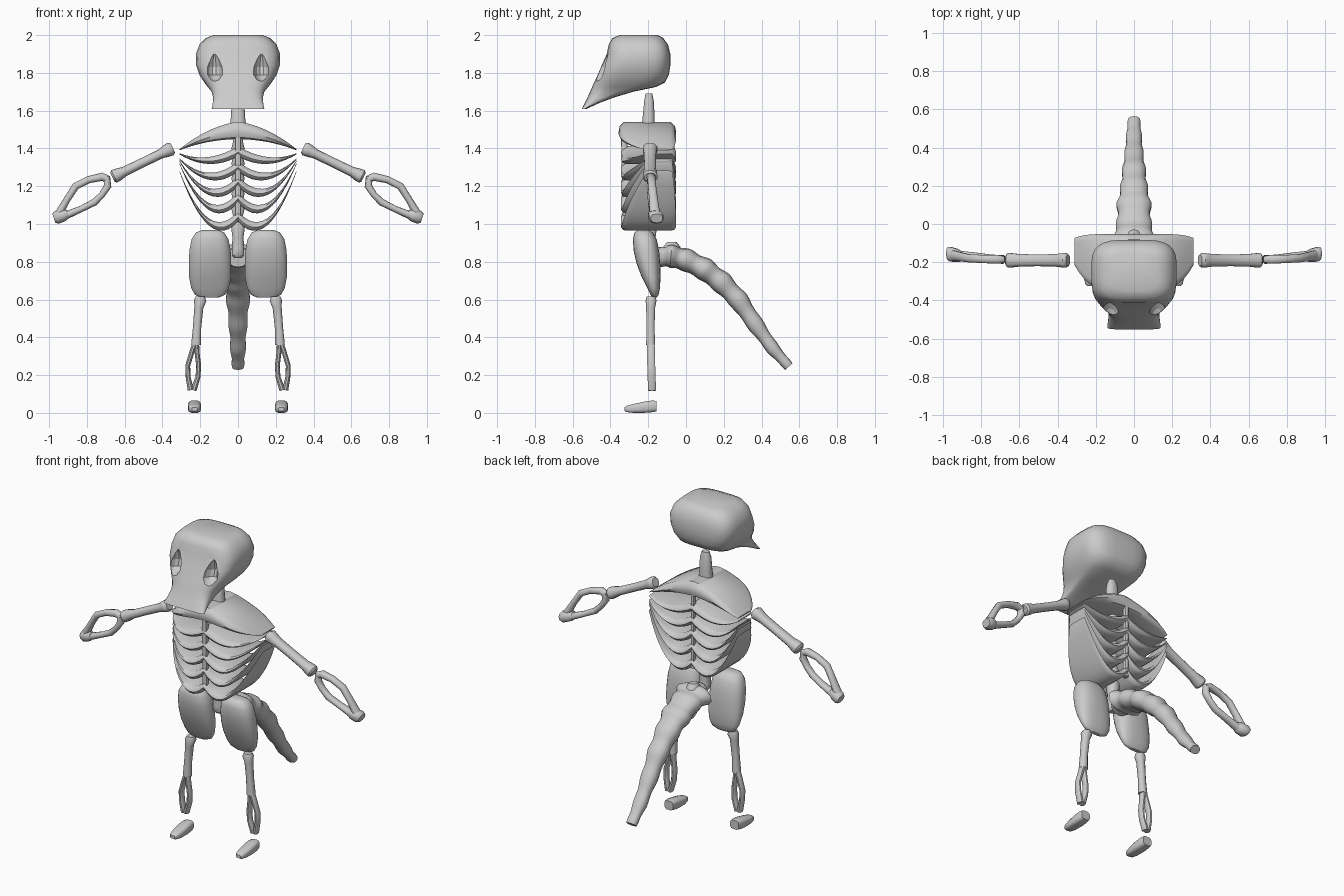
import bpy, bmesh
from math import sin, cos, pi, copysign
from mathutils import Vector as V

X, Y, Z = V((1, 0, 0)), V((0, 1, 0)), V((0, 0, 1))


def loft(name, rings, mirror=False):
    """Skin a list of equal-length point rings and cap both ends."""
    bm = bmesh.new()
    vr = [[bm.verts.new(p) for p in r] for r in rings]
    n = len(rings[0])
    for a, b in zip(vr, vr[1:]):
        for i in range(n):
            j = (i + 1) % n
            bm.faces.new((a[i], a[j], b[j], b[i]))
    bm.faces.new(vr[0])
    bm.faces.new(vr[-1])
    bmesh.ops.recalc_face_normals(bm, faces=bm.faces)
    me = bpy.data.meshes.new(name)
    bm.to_mesh(me)
    bm.free()
    ob = bpy.data.objects.new(name, me)
    bpy.context.collection.objects.link(ob)
    if mirror:
        md = ob.modifiers.new("mirror", 'MIRROR')
        md.use_mirror_merge = False
    return ob


def ring(c, a, b, n=2.0, sides=12):
    """Superellipse ring around c with half-axis vectors a and b."""
    pts = []
    for i in range(sides):
        t = 2 * pi * (i + .5) / sides
        p = lambda v: copysign(abs(v) ** (2 / n), v)
        pts.append(V(c) + a * p(cos(t)) + b * p(sin(t)))
    return pts


def tube(name, pts, radii, side, mirror=False, sides=10):
    """Sweep along a planar path; radii are (sideways, in-plane) pairs."""
    pts = [V(p) for p in pts]
    rings = []
    for i, (p, r) in enumerate(zip(pts, radii)):
        d = (pts[min(i + 1, len(pts) - 1)] - pts[max(i - 1, 0)]).normalized()
        rings.append(ring(p, side * r[0], side.cross(d) * r[1], 2.3, sides))
    return loft(name, rings, mirror)


def stack(name, levels, n, cx=0, mirror=False, sides=28):
    """Loft of horizontal sections: (z, half width, y front, y back)."""
    return loft(name, [ring((cx, (f + b) / 2, z), X * w, Y * (b - f) / 2, n, sides)
                       for z, w, f, b in levels], mirror)


# skull with eye sockets
skull = stack("skull", [
    (2.0, .13, -.35, -.15), (1.985, .17, -.39, -.12), (1.95, .205, -.41, -.095),
    (1.90, .224, -.42, -.082), (1.84, .222, -.447, -.082), (1.79, .205, -.468, -.09),
    (1.75, .18, -.487, -.11), (1.725, .16, -.498, -.16), (1.70, .14, -.508, -.28),
    (1.67, .132, -.522, -.38), (1.64, .134, -.537, -.46), (1.61, .14, -.552, -.525)], 3.6)
socket = stack("socket_cutter", [
    (1.90, .01, -.47, -.41), (1.88, .028, -.53, -.405), (1.83, .045, -.56, -.395),
    (1.79, .045, -.57, -.405), (1.765, .03, -.57, -.44), (1.755, .01, -.54, -.47)],
    2, cx=.125, mirror=True, sides=16)
socket.hide_render = True
socket.hide_set(True)
cut = skull.modifiers.new("sockets", 'BOOLEAN')
cut.operation, cut.object, cut.solver = 'DIFFERENCE', socket, 'EXACT'

# neck, spine and the breastbone and back ridges
stack("neck", [(1.52, .045, -.235, -.165), (1.57, .038, -.23, -.165),
               (1.65, .035, -.222, -.17), (1.69, .022, -.215, -.178)], 2.5, sides=12)
spine = [(.82, .02), (.835, .034), (.87, .034), (.93, .03), (1.0, .04)]
for k in range(6):
    spine += [(1.04 + .08 * k, .026), (1.08 + .08 * k, .036)]
stack("spine", [(z, w, -.19 - w, -.19 + w) for z, w in spine], 2.3, sides=12)
stack("breastbone", [(1.03, .016, -.335, -.31), (1.5, .016, -.345, -.31)], 4, sides=12)
stack("back_ridge", [(1.0, .012, -.09, -.06), (1.5, .012, -.09, -.06)], 4, sides=12)


# ribs: blade-like plates, deep front to back, thin at the outer tips
def rib(name, z0, zm, z1, thick, front=-.345):
    xm, x1 = .12, .31

    def height(x):
        return (z0 * (x - xm) * (x - x1) / (xm * x1) + zm * x * (x - x1) / (xm * (xm - x1))
                + z1 * x * (x - xm) / (x1 * (x1 - xm)))
    rings = []
    for i in range(-12, 13):
        u = abs(i) / 12
        x, z = x1 * u, height(x1 * u)
        t = thick * (1 - u ** 1.5) + .003
        f = front + .14 * u ** 4
        b = -.052 - .02 * u ** 6
        e = .028
        prof = [(f, -.2 * t), (f + .006, .5 * t), (f + e, t), (b - e, t), (b - .006, .5 * t),
                (b, -.2 * t), (b - .01, -.8 * t), (b - e, -t), (f + e, -t), (f + .01, -.8 * t)]
        rings.append([V((copysign(x, i), y, z + dz)) for y, dz in prof])
    loft(name, rings)


rib("shoulder_plate", 1.495, 1.475, 1.393, .042, -.357)
for k, (z0, zm, z1) in enumerate([(1.385, 1.34, 1.372), (1.305, 1.252, 1.345), (1.225, 1.165, 1.335),
                                  (1.14, 1.08, 1.32), (1.04, .992, 1.28)]):
    rib(f"rib_{k + 1}", z0, zm, z1, .024)


# arms
def along(a, b, ts):
    a, b = V(a), V(b)
    return [a.lerp(b, t) for t in ts]


tube("upper_arm", along((.345, -.19, 1.403), (.665, -.19, 1.247), (0, .04, .1, .2, .5, .8, .9, .97, 1)),
     [(.03, .026), (.04, .037), (.038, .034), (.034, .026), (.032, .025), (.034, .026),
      (.038, .034), (.04, .036), (.03, .026)], Y, True)
tube("forearm_upper_bone", [(.685, -.185, 1.235), (.72, -.185, 1.25), (.79, -.183, 1.235),
                            (.86, -.18, 1.20), (.905, -.172, 1.13), (.945, -.165, 1.06)],
     [(.02, .02), (.024, .022), (.022, .019), (.022, .02), (.024, .018), (.028, .022)], Y, True)
tube("forearm_lower_bone", [(.695, -.185, 1.25), (.69, -.185, 1.20), (.72, -.183, 1.155),
                            (.76, -.18, 1.115), (.83, -.172, 1.08), (.935, -.165, 1.035)],
     [(.02, .018), (.024, .02), (.022, .017), (.022, .019), (.024, .017), (.028, .022)], Y, True)
tube("wrist", along((.90, -.17, 1.055), (.975, -.155, 1.03), (0, .3, .8, 1)),
     [(.025, .02), (.036, .034), (.04, .036), (.032, .026)], Y, True)

# pelvis and thigh lobes
stack("thigh", [(.967, .045, -.255, -.195), (.955, .075, -.273, -.175), (.92, .098, -.282, -.155),
                (.86, .11, -.278, -.142), (.79, .113, -.262, -.136), (.72, .112, -.235, -.134),
                (.66, .1, -.205, -.138), (.625, .08, -.188, -.145), (.61, .045, -.178, -.155)],
      2.5, cx=.148, mirror=True, sides=24)

# lower legs: single shaft splitting into two bones, then feet
tube("shin", [(.2, -.185, .615), (.2, -.185, .595), (.207, -.187, .56), (.217, -.188, .45), (.222, -.187, .36)],
     [(.024, .024), (.03, .033), (.025, .024), (.022, .022), (.025, .026)], Y, True)
tube("shin_outer_bone", [(.225, -.187, .38), (.245, -.186, .32), (.266, -.184, .25),
                         (.264, -.182, .19), (.25, -.18, .12)],
     [(.022, .014), (.022, .013), (.022, .013), (.022, .013), (.022, .016)], Y, True)
tube("shin_inner_bone", [(.22, -.187, .38), (.217, -.186, .32), (.208, -.184, .25),
                         (.212, -.182, .19), (.235, -.18, .12)],
     [(.022, .014), (.022, .013), (.022, .013), (.022, .013), (.022, .016)], Y, True)
loft("foot", [ring((.23, y, (lo + hi) / 2), X * w, Z * (hi - lo) / 2, 3.5, 12) for y, w, lo, hi in
              [(-.155, .03, .008, .064), (-.18, .034, .003, .066), (-.22, .036, 0, .06),
               (-.28, .033, 0, .047), (-.315, .025, .004, .038), (-.325, .015, .01, .03)]], True)

# tail of knobbly vertebrae
path = [(-.14, .825), (-.08, .83), (0, .81), (.1, .76), (.19, .69), (.28, .595), (.37, .465), (.46, .34), (.545, .245)]
width = [.05, .115, .09, .088, .07, .06, .048, .04, .032]
deep = [.05, .06, .058, .058, .056, .05, .042, .034, .026]
pts, rad = [], []
for i in range(len(path) - 1):
    for s in range(6):
        t = s / 6
        mix = lambda a, b: a + (b - a) * t
        pts.append((0, mix(path[i][0], path[i + 1][0]), mix(path[i][1], path[i + 1][1])))
        k = 1 + .07 * cos(2 * pi * t)
        rad.append((mix(width[i], width[i + 1]) * k, mix(deep[i], deep[i + 1]) * k))
pts.append((0, *path[-1]))
rad.append((width[-1], deep[-1]))
tube("tail", pts, rad, X, sides=14)
loft("tail_crest", [ring((0, -.075, z), X * w, Y * d, 2, 10) for z, w, d in
                    [(.82, .06, .06), (.88, .04, .045), (.905, .02, .025)]])

# shading
for ob in bpy.context.scene.objects:
    if ob.type == 'MESH' and not ob.hide_render:
        ob.select_set(True)
        bpy.context.view_layer.objects.active = ob
bpy.ops.object.shade_smooth_by_angle(angle=.75)
